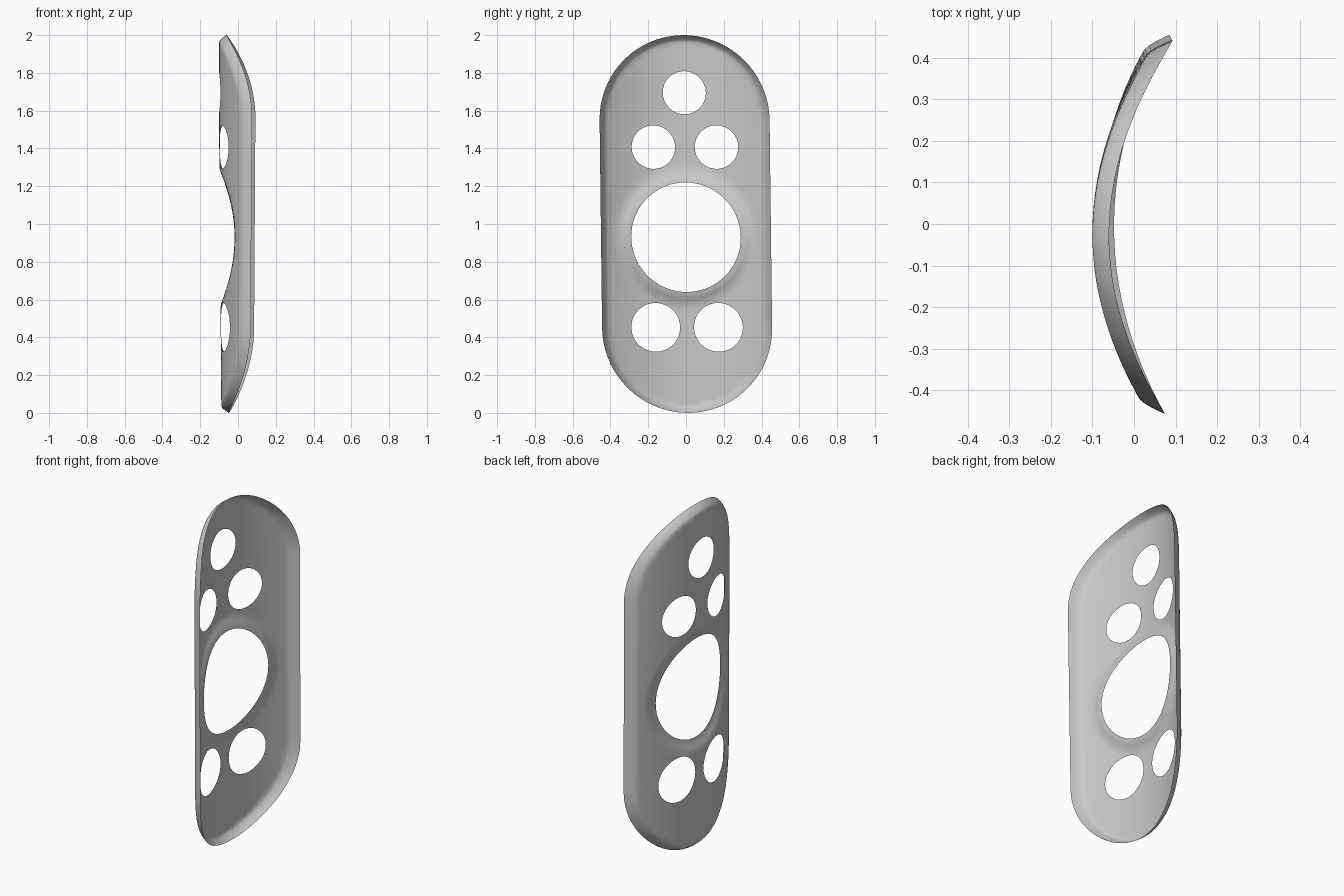
import bpy, bmesh, math
from mathutils import Vector, geometry

cube = bpy.data.objects.get("Cube")
if cube:
    bpy.data.objects.remove(cube)

WIDTH = 0.45                     # half width of the rounded plate
LOW, HIGH = WIDTH, 2 - WIDTH     # centres of the round ends
MAIN = (Vector((0, 0.93)), 0.29)
HOLES = [MAIN, (Vector((0, 1.695)), 0.114)]
for side in (-1, 1):
    HOLES.append((Vector((side * 0.167, 1.407)), 0.115))
    HOLES.append((Vector((side * 0.166, 0.453)), 0.129))


def rim_distance(p):
    """Distance from the straight spine of the plate."""
    return (p - Vector((0, min(max(p.y, LOW), HIGH)))).length


def circle(centre, radius, n=64):
    return [centre + radius * Vector((math.cos(a), math.sin(a)))
            for a in (2 * math.pi * i / n for i in range(n))]


def stadium(radius, n=36, rows=28):
    pts = []
    for z, start in ((HIGH, 0), (LOW, math.pi)):
        for i in range(n + 1):
            a = start + math.pi * i / n
            pts.append(Vector((radius * math.cos(a), z + radius * math.sin(a))))
        step = (HIGH - LOW) / rows
        sign = -1 if start == 0 else 1
        for i in range(1, rows):
            pts.append(Vector((sign * radius, z + sign * step * i)))
    return pts


def smooth(t):
    t = min(max(t, 0), 1)
    return t * t * (3 - 2 * t)


def bend(p):
    """Wrap the flat plate into a trough with turned rims."""
    y, z = p
    x = -0.1 + (0.6 + 0.07 * z) * y * y + 0.02 * y
    x += 0.008 * max(0, 1.5 - z)
    x += 0.04 * min(max((rim_distance(p) - 0.415) / 0.035, 0), 1) ** 1.5
    x += 0.027 * smooth((0.37 - (p - MAIN[0]).length) / 0.08)
    return Vector((x, y - 0.012 * (z - 0.93), z))


# Flat layout: concentric rims, hole edges and an even grid between them
points, edges = [], []


def add_loop(loop):
    first, n = len(points), len(loop)
    points.extend(loop)
    edges.extend((first + i, first + (i + 1) % n) for i in range(n))


for radius in (0.415, 0.425, 0.435, 0.443, WIDTH):
    add_loop(stadium(radius))
for centre, radius in HOLES:
    add_loop(circle(centre, radius))
for extra in (0.02, 0.04, 0.06, 0.08):
    add_loop(circle(MAIN[0], MAIN[1] + extra)) if extra < 0.05 else None

GAP = 0.025
for i in range(-17, 18):
    for j in range(81):
        p = Vector((i * GAP, j * GAP))
        clear = all((p - c).length > r + 0.012 for c, r in HOLES)
        if clear and rim_distance(p) < 0.405:
            points.append(p)

verts, _, faces, *_ = geometry.delaunay_2d_cdt(points, edges, [], 0, 1e-5)

# Curved plate
bm = bmesh.new()
flat = [Vector(v) for v in verts]
bverts = [bm.verts.new(bend(p)) for p in flat]
for f in faces:
    mid = sum((flat[i] for i in f), Vector((0, 0))) / len(f)
    if all((mid - c).length > r * 0.998 for c, r in HOLES):
        bm.faces.new([bverts[i] for i in f])
bmesh.ops.delete(bm, geom=[v for v in bm.verts if not v.link_faces], context="VERTS")
bmesh.ops.recalc_face_normals(bm, faces=bm.faces)
if sum(f.normal.x for f in bm.faces) < 0:
    bmesh.ops.reverse_faces(bm, faces=bm.faces)
mesh = bpy.data.meshes.new("curved_plate")
bm.to_mesh(mesh)
bm.free()
plate = bpy.data.objects.new("curved_plate", mesh)
bpy.context.collection.objects.link(plate)

# Plain grey finish
grey = bpy.data.materials.new("plain_grey")
grey.use_nodes = True
colour = (0.58, 0.58, 0.58, 1)
grey.diffuse_color = colour
grey.node_tree.nodes["Principled BSDF"].inputs["Base Color"].default_value = colour
mesh.materials.append(grey)

bpy.ops.object.select_all(action="DESELECT")
plate.select_set(True)
bpy.context.view_layer.objects.active = plate
bpy.ops.object.shade_smooth_by_angle(angle=math.radians(40))
